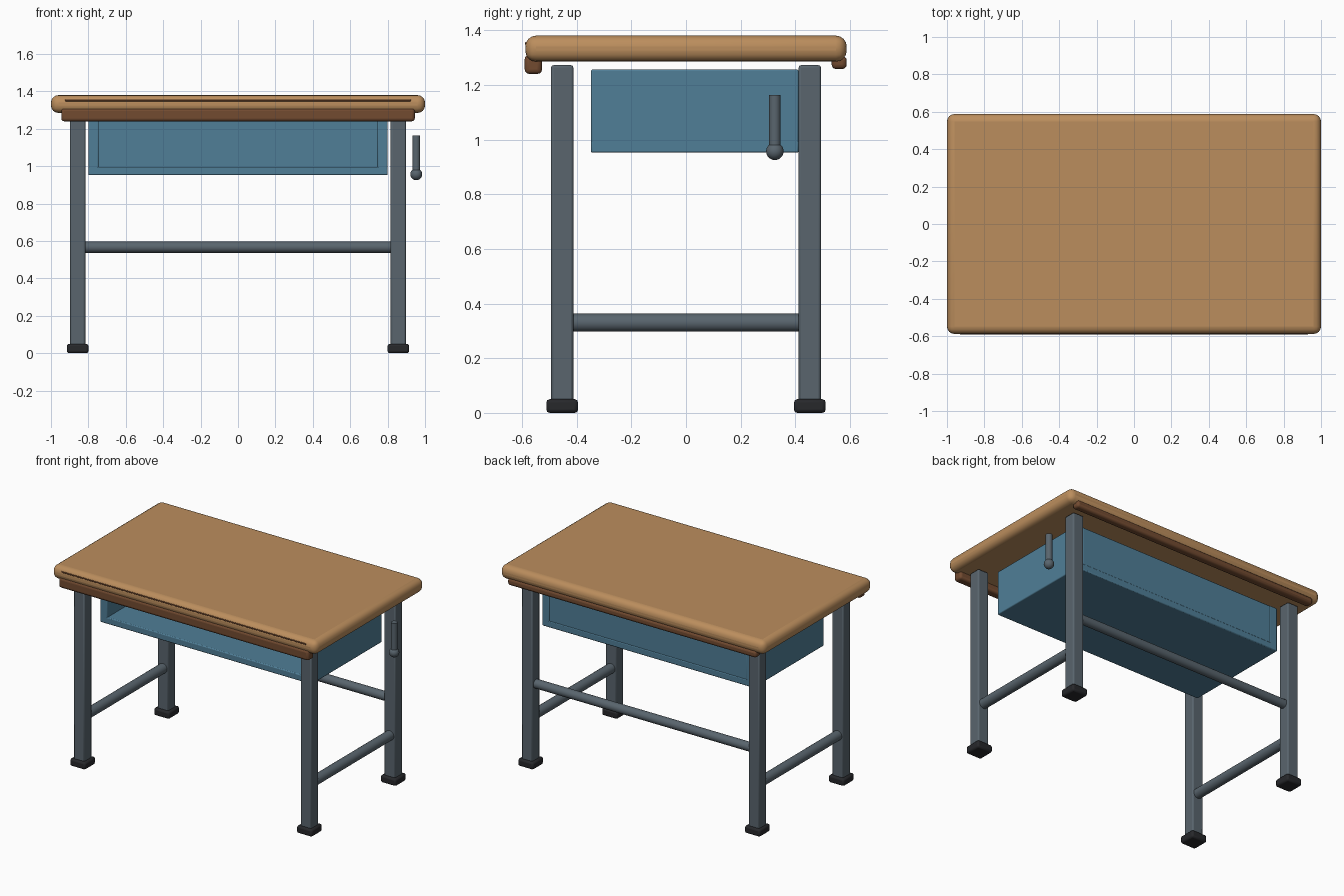
import bpy, math

if "Cube" in bpy.data.objects:
    bpy.data.objects.remove(bpy.data.objects["Cube"])


def material(name, rgb):
    m = bpy.data.materials.new(name)
    m.diffuse_color = (*rgb, 1)
    m.use_nodes = True
    m.node_tree.nodes["Principled BSDF"].inputs["Base Color"].default_value = m.diffuse_color
    return m


WOOD = material("wood", (0.50, 0.27, 0.11))
DARK = material("dark_wood", (0.17, 0.07, 0.03))
BLUE = material("blue_metal", (0.08, 0.21, 0.31))
STEEL = material("steel", (0.10, 0.13, 0.155))
RUBBER = material("rubber", (0.02, 0.021, 0.024))


def finish(ob, name, mat):
    ob.name = name
    ob.data.materials.append(mat)
    bpy.ops.object.shade_smooth_by_angle(angle=math.radians(35))
    return ob


def box(name, mat, lo, hi, bevel=0.006, segments=2):
    """Bevelled box between two corners."""
    mid = [(a + b) / 2 for a, b in zip(lo, hi)]
    bpy.ops.mesh.primitive_cube_add(size=1, location=mid)
    ob = bpy.context.object
    ob.scale = [b - a for a, b in zip(lo, hi)]
    bpy.ops.object.transform_apply(location=False, rotation=False, scale=True)
    b = ob.modifiers.new("bevel", 'BEVEL')
    b.width, b.segments = bevel, segments
    return finish(ob, name, mat)


def rod(name, mat, centre, radius, length, axis):
    """Round bar along one axis."""
    rot = {'X': (0, math.pi / 2, 0), 'Y': (math.pi / 2, 0, 0), 'Z': (0, 0, 0)}[axis]
    bpy.ops.mesh.primitive_cylinder_add(vertices=24, radius=radius, depth=length,
                                        location=centre, rotation=rot)
    return finish(bpy.context.object, name, mat)


# Tabletop with rounded edges, a front groove strip and edge trims beneath
box("tabletop", WOOD, (-1, -0.588, 1.285), (1, 0.588, 1.38), 0.04, 4)
box("front_groove", DARK, (-0.925, -0.589, 1.347), (0.925, -0.565, 1.356), 0.002, 1)
box("front_trim", DARK, (-0.945, -0.59, 1.24), (0.945, -0.527, 1.31), 0.016, 3)
box("back_trim", DARK, (-0.94, 0.533, 1.258), (0.94, 0.588, 1.305), 0.016, 3)

# Legs, feet and side bars
LX, LY = 0.857, 0.453
for sx, side in ((-1, "left"), (1, "right")):
    for sy, end in ((-1, "front"), (1, "back")):
        x, y = sx * LX, sy * LY
        box(f"{end}_{side}_leg", STEEL, (x - 0.041, y - 0.041, 0.03),
            (x + 0.041, y + 0.041, 1.272), 0.009)
        box(f"{end}_{side}_foot", RUBBER, (x - 0.058, y - 0.058, 0),
            (x + 0.058, y + 0.058, 0.05), 0.012)
    rod(f"{side}_side_bar", STEEL, (sx * LX, 0, 0.33), 0.033, 2 * LY - 0.04, 'Y')
rod("back_bar", STEEL, (0, LY, 0.567), 0.03, 2 * LX - 0.04, 'X')

# Storage tray, open at the front and top
box("tray_floor", BLUE, (-0.8, -0.348, 0.952), (0.8, 0.412, 0.997))
for sx, side in ((-1, "left"), (1, "right")):
    xs = sorted((sx * 0.8, sx * 0.745))
    box(f"tray_{side}_wall", BLUE, (xs[0], -0.348, 0.954), (xs[1], 0.412, 1.256))
box("tray_back", BLUE, (-0.75, 0.36, 0.99), (0.75, 0.409, 1.256))

# Bag hook with a ball end
rod("hook_stem", STEEL, (0.953, 0.325, 1.06), 0.021, 0.206, 'Z')
bpy.ops.mesh.primitive_uv_sphere_add(segments=24, ring_count=12, radius=0.032,
                                     location=(0.953, 0.325, 0.957))
finish(bpy.context.object, "hook_ball", STEEL)
